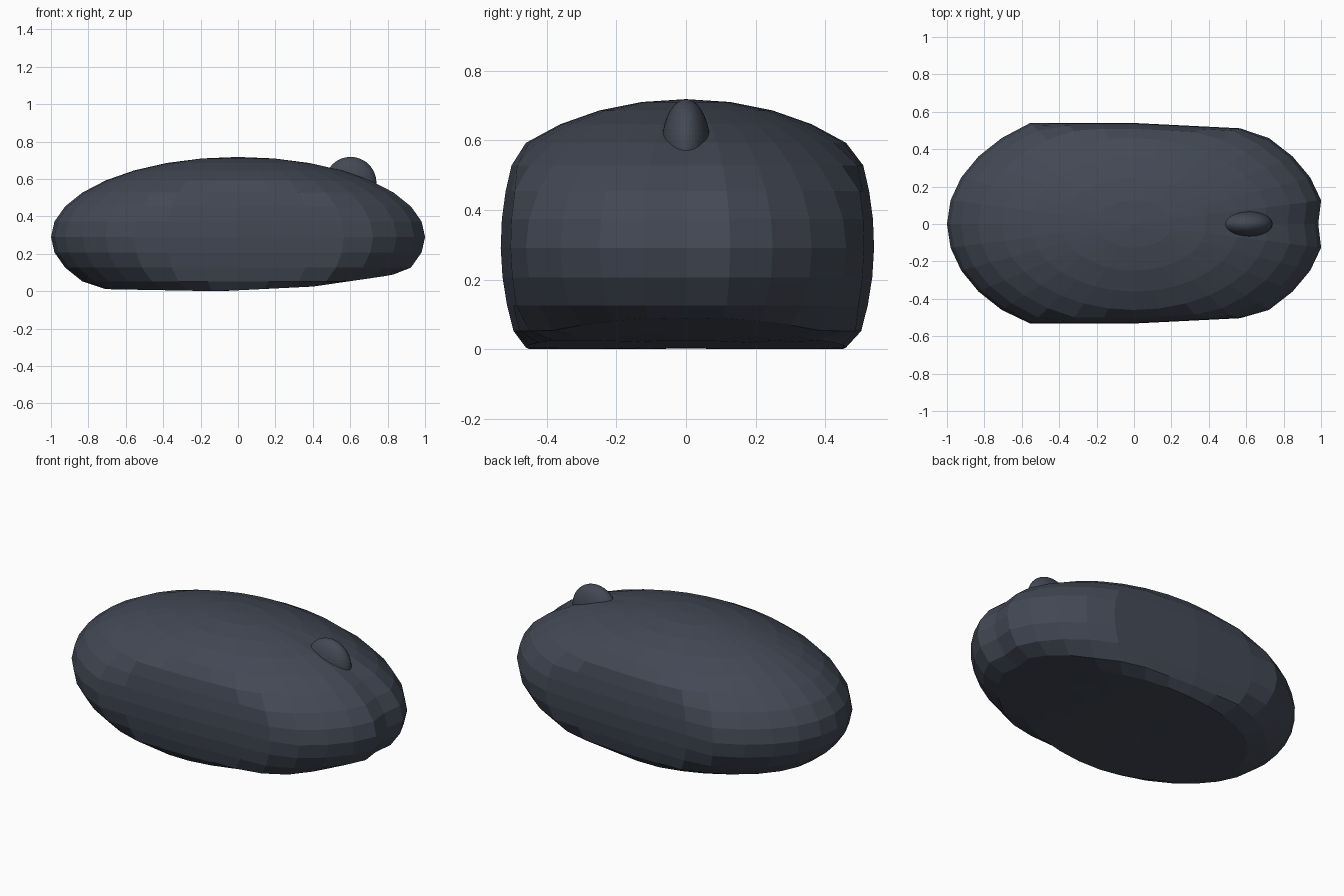
import bpy, bmesh
from math import radians

if "Cube" in bpy.data.objects:
    bpy.data.objects.remove(bpy.data.objects["Cube"])

slate = bpy.data.materials.new("dark slate")
slate.diffuse_color = (0.055, 0.065, 0.09, 1)
slate.use_nodes = True
slate.node_tree.nodes["Principled BSDF"].inputs["Base Color"].default_value = slate.diffuse_color


def ellipsoid(name, segments, rings, scale, centre, shape=None):
    bm = bmesh.new()
    bmesh.ops.create_uvsphere(bm, u_segments=segments, v_segments=rings, radius=1)
    for v in bm.verts:
        v.co = [c * s + o for c, s, o in zip(v.co, scale, centre)]
        if shape:
            shape(v.co)
    # merge whatever the flattening squashed together
    bmesh.ops.remove_doubles(bm, verts=bm.verts, dist=0.0005)
    bmesh.ops.recalc_face_normals(bm, faces=bm.faces)
    mesh = bpy.data.meshes.new(name)
    bm.to_mesh(mesh)
    bm.free()
    mesh.materials.append(slate)
    obj = bpy.data.objects.new(name, mesh)
    bpy.context.collection.objects.link(obj)
    return obj


def underside(x):
    # nearly flat base that rises toward the button end
    pts = [(-1.1, 0.02), (-0.65, 0.01), (-0.1, 0.0), (0.4, 0.025), (0.78, 0.08), (1.1, 0.14)]
    for (x0, z0), (x1, z1) in zip(pts, pts[1:]):
        if x <= x1:
            return z0 + (z1 - z0) * (x - x0) / (x1 - x0)
    return pts[-1][1]


def shape_body(co):
    # button end: bulges slightly, with a shallow centre groove
    if co.x > 0:
        co.x *= 0.985 if abs(co.y) < 0.001 else 1.02
    # flat base
    co.z = max(co.z, underside(co.x))
    # gently curved grip sides
    limit = 0.54 - 0.6 * (co.z - 0.3) ** 2 - 0.05 * max(co.x, 0)
    if co.y < 0:
        limit -= 0.008
    co.y = max(-limit, min(limit, co.y))


# Main shell and scroll wheel
ellipsoid("mouse_body", 32, 16, (1.0, 0.65, 0.428), (0, 0, 0.29), shape_body)
ellipsoid("scroll_wheel", 48, 24, (0.138, 0.07, 0.138), (0.602, 0, 0.58))
